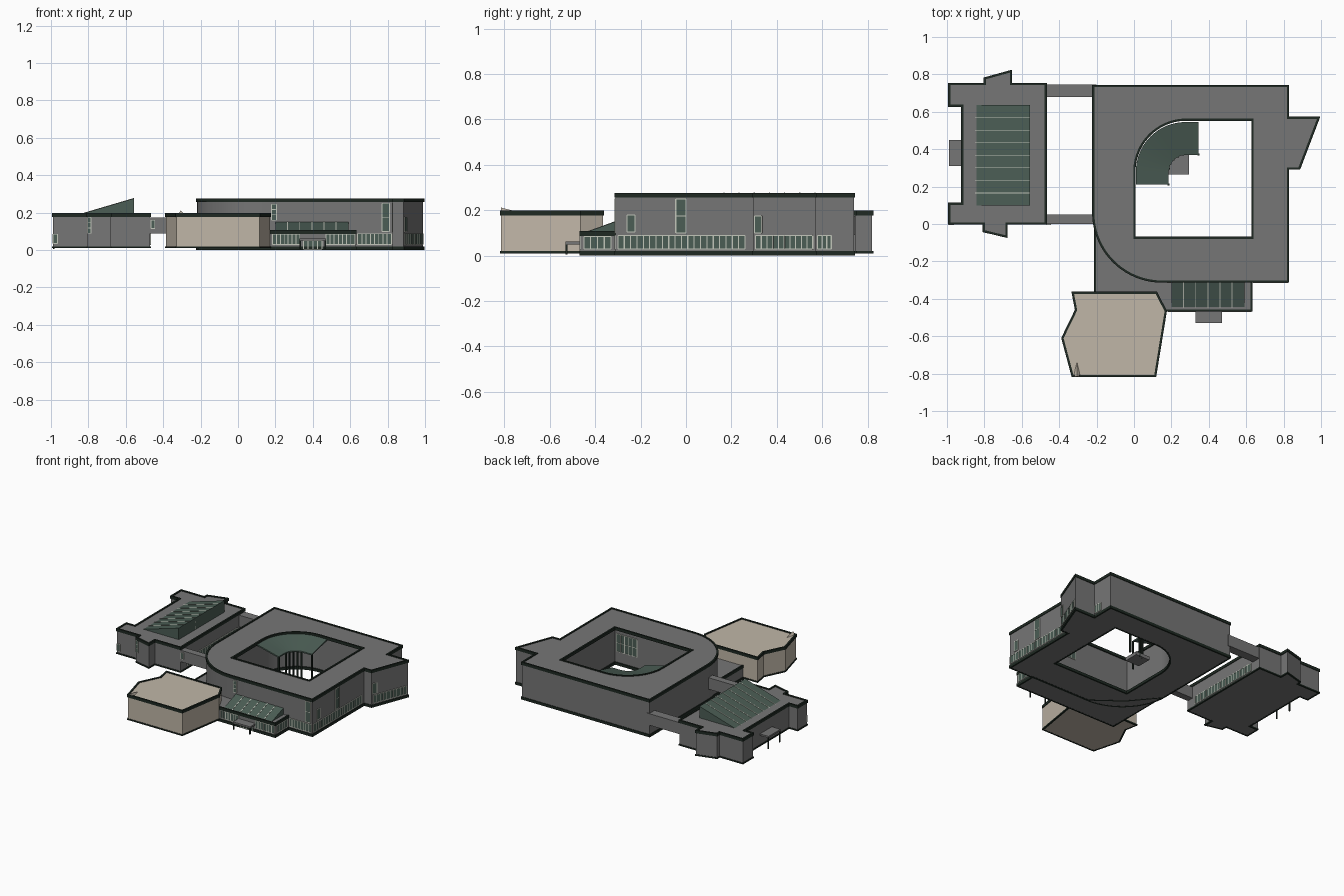
import bpy, bmesh, math
from mathutils import Vector, Matrix

cube = bpy.data.objects.get("Cube")
if cube:
    bpy.data.objects.remove(cube)


def material(name, rgb):
    m = bpy.data.materials.new(name)
    m.use_nodes = True
    m.diffuse_color = (*rgb, 1)
    node = next(n for n in m.node_tree.nodes if n.type == 'BSDF_PRINCIPLED')
    node.inputs["Base Color"].default_value = (*rgb, 1)
    return m


GREY = material("grey render", (.18, .18, .18))
BEIGE = material("beige stone", (.53, .47, .39))
GLASS = material("green glass", (.07, .11, .09))
TRIM = material("dark green trim", (.013, .022, .016))
FRAME = material("pale frame", (.55, .57, .5))


def finish(name, bm, *mats):
    bmesh.ops.recalc_face_normals(bm, faces=bm.faces)
    mesh = bpy.data.meshes.new(name)
    bm.to_mesh(mesh)
    bm.free()
    for m in mats:
        mesh.materials.append(m)
    ob = bpy.data.objects.new(name, mesh)
    bpy.context.scene.collection.objects.link(ob)
    return ob


def prism(name, loops, z0, z1, mat):
    """Extrude an outline, with optional holes, from z0 to z1."""
    bm = bmesh.new()
    edges = []
    for loop in loops:
        vs = [bm.verts.new((x, y, z0)) for x, y in loop]
        edges += [bm.edges.new((a, b)) for a, b in zip(vs, vs[1:] + vs[:1])]
    bmesh.ops.triangle_fill(bm, edges=edges, use_beauty=True, normal=(0, 0, 1))
    up = bmesh.ops.extrude_face_region(bm, geom=bm.faces[:])
    bmesh.ops.translate(bm, vec=(0, 0, z1 - z0),
                        verts=[v for v in up["geom"] if isinstance(v, bmesh.types.BMVert)])
    return finish(name, bm, mat)


def offset(loop, d):
    """Grow a counter-clockwise outline by d with mitred corners."""
    pts = [Vector(p) for p in loop]
    out = []
    for i, p in enumerate(pts):
        a = (p - pts[i - 1]).normalized()
        b = (pts[(i + 1) % len(pts)] - p).normalized()
        na, nb = Vector((a.y, -a.x)), Vector((b.y, -b.x))
        out.append(tuple(p + (na + nb) * d / max(.3, 1 + na.dot(nb))))
    return out


def band(name, loop, z0, z1):
    prism(name, [offset(loop, .004), offset(loop, -.008)], z0, z1, TRIM)


def building(name, loops, z0, z1, mat):
    """Walls with a roof sunk behind a dark parapet and a dark plinth."""
    prism(name + "_walls", loops, z0 + .001, z1 - .006, mat)
    for i, loop in enumerate(loops):
        band(f"{name}_parapet_{i}", loop, z1 - .021, z1)
        band(f"{name}_plinth_{i}", loop, z0, .02)


def block(bm, lo, hi, matrix=Matrix(), index=0):
    size = [b - a for a, b in zip(lo, hi)]
    mid = [(a + b) / 2 for a, b in zip(lo, hi)]
    r = bmesh.ops.create_cube(bm, size=1, matrix=matrix @ Matrix.Translation(mid) @ Matrix.Diagonal((*size, 1)))
    for f in {f for v in r["verts"] for f in v.link_faces}:
        f.material_index = index


def box(name, lo, hi, mat):
    bm = bmesh.new()
    block(bm, lo, hi)
    return finish(name, bm, mat)


def window(name, p, q, z0, z1, panes=1, rows=1):
    """Glass plate with pale mullions along the wall from p to q."""
    p, q = Vector(p), Vector(q)
    d, w = q - p, (q - p).length
    m = Matrix.Translation((p.x, p.y, 0)) @ Matrix.Rotation(math.atan2(d.y, d.x), 4, 'Z')
    bm = bmesh.new()
    block(bm, (0, -.0035, z0), (w, .0035, z1), m)
    for i in range(panes + 1):
        x = w * i / panes
        block(bm, (x - .0025, -.0048, z0), (x + .0025, .0048, z1), m, 1)
    for i in range(rows + 1):
        z = z0 + (z1 - z0) * i / rows
        block(bm, (0, -.0046, z - .002), (w, .0046, z + .002), m, 1)
    finish(name, bm, GLASS, FRAME)


def hull(name, points, mat):
    bm = bmesh.new()
    for p in points:
        bm.verts.new(p)
    bmesh.ops.convex_hull(bm, input=bm.verts[:])
    return finish(name, bm, mat)


def arc(cx, cy, r, a0, a1, n=20):
    angles = [math.radians(a0 + (a1 - a0) * i / n) for i in range(n + 1)]
    return [(cx + r * math.cos(a), cy + r * math.sin(a)) for a in angles]


# Main block with rounded corner, angled wing and open courtyard
main = arc(.15, .06, .37, 180, 270) + [
    (.825, -.31), (.825, .295), (.885, .295), (.99, .57), (.825, .57), (.825, .74), (-.22, .74)]
court = [(0, -.075), (.635, -.075), (.635, .56)] + arc(.28, .28, .28, 90, 180)
building("main", [main, court], 0, .277, GREY)

# Low front entrance block
building("entrance", [[(-.21, .04), (-.21, -.465), (.63, -.465), (.63, -.3), (.15, -.3), (-.05, -.15)]],
         0, .108, GREY)

# Beige hall with a small roof spike
hall = [(-.33, -.815), (.115, -.815), (.172, -.465), (.12, -.365), (-.33, -.365), (-.312, -.46), (-.385, -.61)]
building("hall", [hall], .01, .198, BEIGE)
hull("hall_spike", [(-.325, -.815, .19), (-.285, -.815, .19), (-.305, -.815, .212), (-.305, -.73, .19)], BEIGE)

# Side building
side = [(-.99, 0), (-.805, 0), (-.805, -.04), (-.68, -.07), (-.68, 0), (-.47, 0), (-.47, .75), (-.655, .75),
        (-.655, .82), (-.80, .78), (-.80, .75), (-.99, .75), (-.99, .63), (-.92, .63), (-.92, .11), (-.99, .11)]
building("side", [side], .01, .198, GREY)

# Link bridges
for name, y0, y1 in (("front", .0, .05), ("back", .68, .745)):
    box(name + "_bridge", (-.475, y0, .09), (-.2, y1, .175), GREY)
window("bridge_window", (-.465, 0), (-.445, 0), .115, .16)


# Sloping rooflights with pale glazing bars
def skylight(x0, x1, y0, y1, section, along, bars, name):
    def slab(a, b, lift, label, mat):
        pts = [(u, t, z + lift) if along == 'Y' else (t, u, z + lift) for t in (a, b) for u, z in section]
        hull(label, pts, mat)
    start, end = (y0, y1) if along == 'Y' else (x0, x1)
    slab(start, end, 0, name, GLASS)
    for i in range(1, bars):
        t = start + (end - start) * i / bars
        slab(t - .0025, t + .0025, .002, f"{name}_bar_{i}", FRAME)


skylight(-.85, -.555, .10, .635, [(-.85, .19), (-.555, .19), (-.555, .277)], 'Y', 8, "side_skylight")
skylight(.2, .59, -.45, -.312, [(-.45, .1), (-.312, .1), (-.312, .15)], 'X', 6, "entrance_skylight")

# Curved courtyard canopy, sloping down to its inner edge
outer = [(.01, .21)] + arc(.275, .28, .265, 180, 90, 16) + [(.345, .545)]
inner = [(.185, .21)] + arc(.28, .275, .095, 180, 90, 16) + [(.345, .37)]
bm = bmesh.new()
rows = [[bm.verts.new((x, y, z)) for x, y in line] for line, z in
        ((outer, .265), (inner, .222), (inner, .212), (outer, .255))]
for i in range(len(outer) - 1):
    for a, b in zip(rows, rows[1:] + rows[:1]):
        bm.faces.new((a[i], a[i + 1], b[i + 1], b[i]))
for i in (0, -1):
    bm.faces.new([r[i] for r in rows])
finish("court_canopy", bm, GLASS)
for i, (x, y) in enumerate(inner[::3] + [inner[-1]]):
    box(f"court_post_{i}", (x - .005, y - .003, 0), (x + .005, y + .007, .216), TRIM)
box("court_step", (.18, .265, 0), (.295, .375, .025), GREY)

# Entrance and side canopies on posts
for name, x0, x1, y0, y1, z in (("entrance", .33, .47, -.53, -.46, .062), ("side", -.99, -.915, .31, .45, .1)):
    box(name + "_canopy", (x0, y0, z - .012), (x1, y1, z), GREY)
    corners = [(x0, y0), (x1 - .008, y0)] if name == "entrance" else [(x0, y0), (x0, y1 - .008)]
    for i, (x, y) in enumerate(corners):
        box(f"{name}_canopy_post_{i}", (x, y, .005), (x + .008, y + .008, z - .01), TRIM)

# Ribbon windows near the ground
window("entrance_ribbon_a", (.185, -.465), (.33, -.465), .03, .085, 7)
window("entrance_ribbon_b", (.47, -.465), (.625, -.465), .03, .085, 7)
window("entrance_door", (.35, -.465), (.45, -.465), .005, .05, 4)
window("entrance_side_ribbon", (.63, -.45), (.63, -.33), .03, .085, 4)
window("front_ribbon", (.64, -.31), (.82, -.31), .03, .088, 8)
window("east_ribbon", (.825, -.3), (.825, .26), .03, .088, 20)
window("wing_ribbon", (.89, .308), (.986, .56), .03, .088, 10)
window("east_back_ribbon", (.825, .58), (.825, .64), .03, .088, 3)
window("side_ribbon", (-.47, .08), (-.47, .66), .03, .088, 20)

# Tall windows
window("front_tall_window", (.77, -.31), (.81, -.31), .1, .25, 1, 2)
window("front_stair_window", (.18, -.31), (.205, -.31), .16, .245, 1, 3)
window("east_small_window", (.825, -.26), (.825, -.225), .105, .18)
window("east_tall_window", (.825, -.045), (.825, 0), .1, .25, 1, 2)
window("wing_window", (.888, .303), (.9, .334), .1, .175)
window("side_bump_window", (-.803, -.0405), (-.785, -.0448), .09, .175, 1, 3)
window("side_corner_window", (-.988, 0), (-.965, 0), .035, .085)
window("court_windows", (.45, -.075), (.62, -.075), .1, .23, 5, 2)

# Soft shading on the curved parts only
bpy.ops.object.select_all(action='DESELECT')
for ob in bpy.context.scene.objects:
    if ob.name.startswith(("main_", "court_canopy")):
        ob.select_set(True)
        bpy.context.view_layer.objects.active = ob
bpy.ops.object.shade_smooth_by_angle(angle=math.radians(30))
